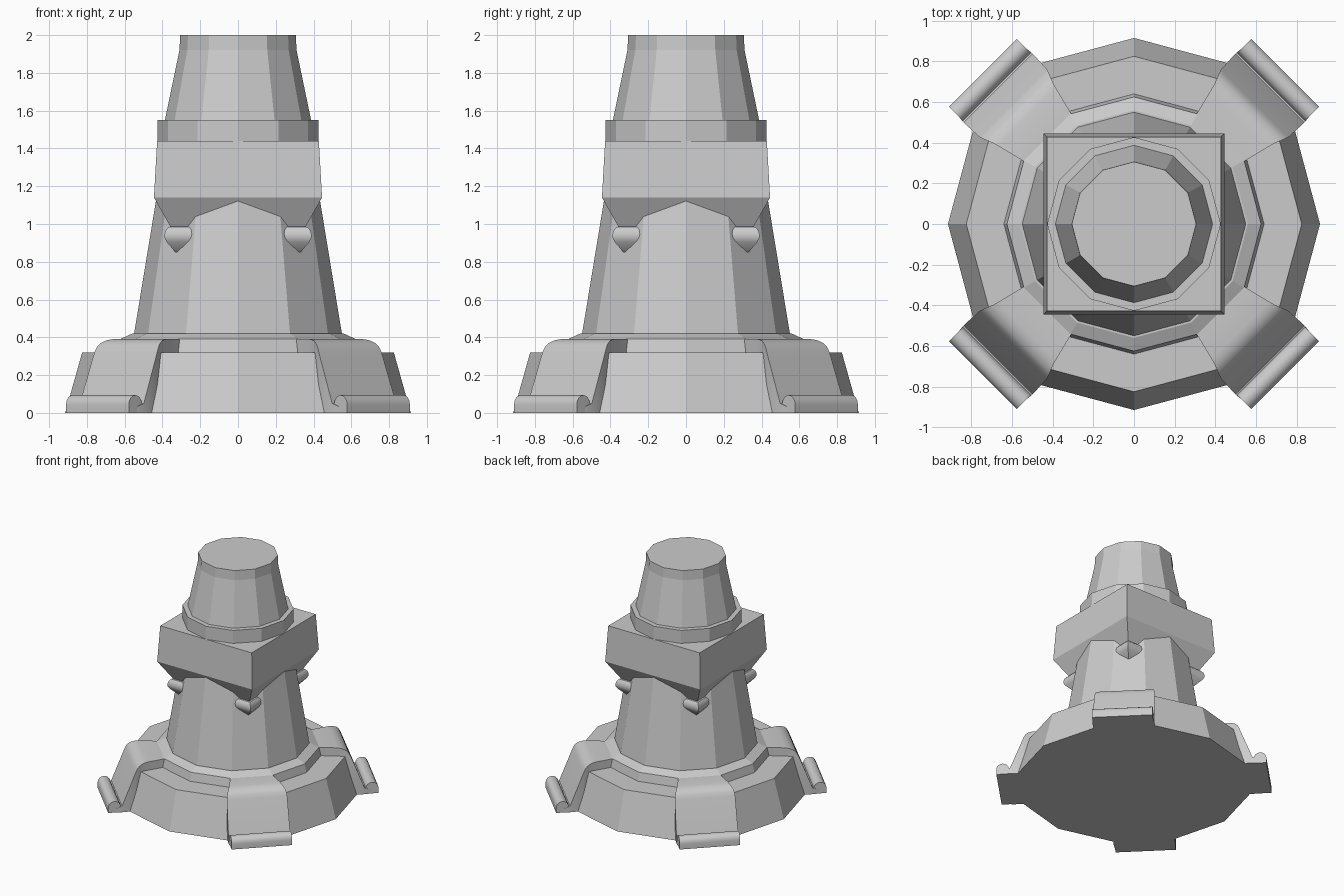
import bpy
from math import sin, cos, pi, radians, sqrt

if "Cube" in bpy.data.objects:
    bpy.data.objects.remove(bpy.data.objects["Cube"])


def make(name, verts, faces, smooth=False):
    mesh = bpy.data.meshes.new(name)
    mesh.from_pydata(verts, [], faces)
    mesh.update()
    ob = bpy.data.objects.new(name, mesh)
    bpy.context.collection.objects.link(ob)
    if smooth:
        bpy.ops.object.select_all(action='DESELECT')
        ob.select_set(True)
        bpy.context.view_layer.objects.active = ob
        bpy.ops.object.shade_smooth_by_angle(angle=radians(28))
    return ob


def stack(name, profile, sides, phase=0.0, scale=1.0, smooth=False):
    """Closed solid through (radius, z) rings, listed bottom to top."""
    verts = [(r * scale * cos(phase + 2 * pi * i / sides),
              r * scale * sin(phase + 2 * pi * i / sides), z)
             for r, z in profile for i in range(sides)]
    faces = [tuple(reversed(range(sides)))]
    for k in range(len(profile) - 1):
        for i in range(sides):
            a, b = k * sides + i, k * sides + (i + 1) % sides
            faces.append((a, b, b + sides, a + sides))
    faces.append(tuple(range(len(verts) - sides, len(verts))))
    return make(name, verts, faces, smooth)


def place(point, angle):
    d, w, z = point
    return (d * cos(angle) - w * sin(angle), d * sin(angle) + w * cos(angle), z)


# Twelve-sided plinth, tower shaft, collar and chimney-like top
stack("plinth", [(0.915, 0), (0.825, 0.32), (0.64, 0.32), (0.625, 0.39),
                 (0.56, 0.42), (0.55, 0.42), (0.43, 1.15), (0.40, 1.3)], 12)
stack("upper_drum", [(0.427, 1.40), (0.427, 1.55), (0.387, 1.55),
                     (0.31, 1.92), (0.306, 2.0)], 12)

# Square block with tapered underside, and the rounded corner corbels below it
stack("square_block", [(0.30, 0.90), (0.346, 0.965), (0.445, 1.14),
                       (0.428, 1.44)], 4, pi / 4, sqrt(2))
stack("corner_corbels", [(0.32, 0.845), (0.333, 0.853), (0.378, 0.905),
                         (0.388, 0.925), (0.389, 0.945), (0.382, 0.967),
                         (0.368, 0.983), (0.352, 0.988)],
      4, pi / 4, sqrt(2), True)

# Foot section: distance out, height, half width
FOOT = [(0.50, 0.39, 0.15), (0.60, 0.39, 0.165), (0.74, 0.39, 0.20),
        (0.775, 0.384, 0.21), (0.805, 0.37, 0.222), (0.825, 0.35, 0.23),
        (0.84, 0.32, 0.235), (0.945, 0.05, 0.24), (1.0, 0.03, 0.234)]
# Rounded toe section: distance out, height
TOE = [(0.93, 0), (1.052, 0), (1.052, 0.045)] + \
      [(1.003 + 0.049 * cos(a * pi / 8), 0.045 + 0.049 * sin(a * pi / 8))
       for a in range(1, 9)] + [(0.93, 0.045)]

for q, label in enumerate(("back_right", "back_left", "front_left", "front_right")):
    ang = pi / 4 + q * pi / 2
    # Curved foot strap
    v = []
    for d, z, w in FOOT:
        v += [place(p, ang) for p in ((d, -w, 0), (d, w, 0), (d, w, z), (d, -w, z))]
    f = [(0, 3, 2, 1)]
    for k in range(len(FOOT) - 1):
        for i in range(4):
            a, b = 4 * k + i, 4 * k + (i + 1) % 4
            f.append((a, b, b + 4, a + 4))
    n = len(v)
    f.append((n - 4, n - 3, n - 2, n - 1))
    make("foot_" + label, v, f, True)
    # Rounded toe bar
    n = len(TOE)
    v = [place((d, w, z), ang) for w in (-0.235, 0.235) for d, z in TOE]
    f = [tuple(range(n)), tuple(reversed(range(n, 2 * n)))]
    f += [(i, i + n, (i + 1) % n + n, (i + 1) % n) for i in range(n)]
    make("toe_" + label, v, f, True)
